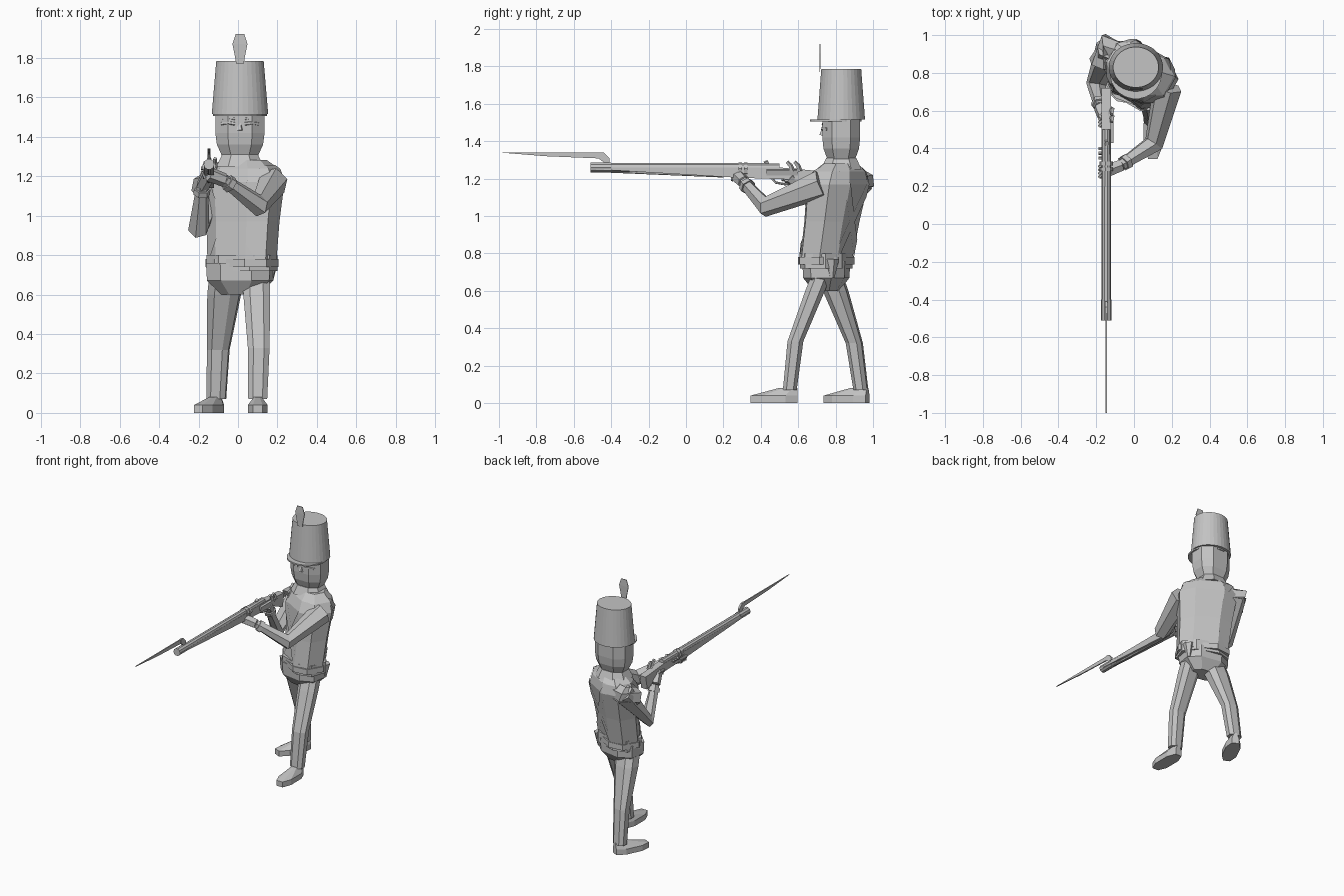
import bpy, bmesh, math
from mathutils import Vector, Matrix

cube = bpy.data.objects.get("Cube")
if cube:
    bpy.data.objects.remove(cube, do_unlink=True)

shade = (.55, .55, .55, 1)
grey = bpy.data.materials.new("plain_grey")
grey.use_nodes = True
grey.diffuse_color = shade
grey.node_tree.nodes["Principled BSDF"].inputs["Base Color"].default_value = shade


def finish(name, bm):
    bmesh.ops.recalc_face_normals(bm, faces=bm.faces)
    mesh = bpy.data.meshes.new(name)
    bm.to_mesh(mesh)
    bm.free()
    mesh.materials.append(grey)
    bpy.context.collection.objects.link(bpy.data.objects.new(name, mesh))


def skin(rings):
    """Closed mesh through matching rings of points."""
    bm = bmesh.new()
    rows = [[bm.verts.new(point) for point in ring] for ring in rings]
    count = len(rows[0])
    for low, high in zip(rows, rows[1:]):
        for i in range(count):
            j = (i + 1) % count
            bm.faces.new((low[i], low[j], high[j], high[i]))
    bm.faces.new(rows[0][::-1])
    bm.faces.new(rows[-1])
    return bm


def outline(sides, power):
    """Unit circle, squared off by a power below one and fitted to its box."""
    points = []
    for i in range(sides):
        angle = math.tau * (i + .5) / sides
        points.append(Vector([math.copysign(abs(v) ** power, v)
                              for v in (math.cos(angle), math.sin(angle), 0)]))
    return [point / max(p.x for p in points) for point in points]


def stack(rings, flat, turn=0, sides=8, power=.8, grow=0):
    """Level sections given as (centre, half width); flat is depth over width."""
    spin = Matrix.Rotation(turn, 3, "Z")
    section = outline(sides, power)
    return skin([[centre + spin @ Vector((p.x * (half + grow), p.y * (half * flat + grow), 0))
                  for p in section] for centre, half in rings])


def column(name, centre, levels, flat, **options):
    """Stack over one spot, with levels given as (height, half width)."""
    rings = [(Vector((*centre, height)), half) for height, half in levels]
    finish(name, stack(rings, flat, **options))


def limb(name, joints, thick, thin, sides=6):
    """Faceted tube through joints, tapering evenly from thick to thin."""
    rings = []
    last = len(joints) - 1
    for i, joint in enumerate(joints):
        before, after = joints[max(i - 1, 0)], joints[min(i + 1, last)]
        along = (joint - before).normalized() + (after - joint).normalized()
        side = along.cross(Vector((.3, .1, 1))).normalized()
        up = side.cross(along).normalized()
        radius = thick + (thin - thick) * i / last
        rings.append([joint + radius * (p.x * side + p.y * up) for p in outline(sides, 1)])
    finish(name, skin(rings))


def plate(name, points, width):
    """Flat side profile given thickness across x."""
    across = Vector((width / 2, 0, 0))
    finish(name, skin([[point + way * across for point in points] for way in (-1, 1)]))


# Legs with shoes, the right one behind with its toe turned out
def leg(side, thigh, knee, ankle, girth, turn):
    hip = thigh + (thigh - knee) * .3
    finish(side + "_leg", stack([(ankle, .048), (knee, .055), (thigh, girth), (hip, girth)],
                                .77, turn / 3))
    toe_way = Matrix.Rotation(turn, 3, "Z") @ Vector((0, -1, 0))
    sole = ankle + toe_way * .085
    sole.z = 0
    instep = sole + Vector((0, 0, .04))
    top = ankle + toe_way * .01 + Vector((0, 0, .01))
    finish(side + "_shoe", stack([(sole, .05), (instep, .05), (top, .02)], 2.5, turn))


leg("left", Vector((.095, .69, .6)), Vector((.105, .585, .33)), Vector((.1, .555, .07)), .068, 0)
leg("right", Vector((-.07, .8, .6)), Vector((-.1, .9, .32)), Vector((-.11, .935, .07)), .082, -.45)

# Body, turned towards the rear shoulder
twist = math.radians(-30)
across = Matrix.Rotation(twist, 3, "Z") @ Vector((1, 0, 0))
waist = Vector((.02, .75, .77))
rise = Vector((.01, .06, .4))
chest = waist + rise
torso = [(waist + rise * t, half) for t, half in
         ((0, .17), (.5, .18), (1, .2), (1.17, .17), (1.28, .11))]
finish("torso", stack(torso, .66, twist))
column("collar", (.01, .83), [(1.25, .12), (1.31, .09)], .9)
column("hips", (.01, .75), [(.6, .09), (.67, .16), (.76, .165)], .7, turn=twist / 3)
column("jacket_skirt", waist.xy, [(.72, .17), (.8, .17)], .7, turn=twist / 1.5)
column("belt", waist.xy, [(.74, .178), (.78, .178)], .7, turn=twist)
tail = waist + Vector((.145, .03, 0))
limb("jacket_tail", [tail, tail - Vector((0, 0, .1))], .035, .012)

# Crossed straps: slices of a slightly larger torso
for side, way in (("right", 1), ("left", -1)):
    bm = stack(torso, .66, twist, grow=.006)
    normal = (way * across * .87 + Vector((0, 0, .5))).normalized()
    for face in (1, -1):
        bmesh.ops.bisect_plane(bm, geom=bm.verts[:] + bm.edges[:] + bm.faces[:],
                               plane_co=waist + rise / 2 + normal * face * .026,
                               plane_no=normal * face, clear_outer=True)
    finish(side + "_shoulder_strap", bm)


# Long gun, laid out along its bore
def gun(y, lift=0, side=0):
    return Vector((side - .147, y, 1.26 + lift))


muzzle = gun(-.51)
limb("barrel", [muzzle, gun(.5)], .024, .022, sides=10)
limb("ramrod", [muzzle - Vector((0, 0, .015)), gun(.2, -.045)], .008, .008)
plate("gun_stock", [gun(-.48, -.01), gun(.28, -.055), gun(.58, -.065), gun(.7, -.12),
                    gun(.72, -.02), gun(.5), gun(-.48)], .05)
for y in (.29, .32):
    limb("barrel_band", [gun(y - .01, -.01), gun(y + .01, -.01)], .033, .033, sides=8)
limb("lock_plate", [gun(.43, -.025, .02), gun(.6, -.025, .02)], .015, .015, sides=4)
for y in (.54, .58):
    limb("lock_hammer", [gun(y + .03, -.02, .03), gun(y + .02, .01, .03), gun(y, .03, .03)],
         .01, .007, sides=4)
limb("rear_sight", [gun(.42, .02), gun(.44, .03)], .01, .008, sides=4)
guard = [gun(.53 - .07 * math.cos(a), -.06 - .03 * math.sin(a))
         for a in (math.pi * i / 4 for i in range(5))]
limb("trigger_guard", guard, .006, .006)
for i in range(3):
    y = .35 + i * .025
    limb("gun_screw", [gun(y, -.02, -.02), gun(y, -.02, -.04)], .008, .008)

# Bayonet, cranked up from its socket
limb("bayonet_socket", [muzzle, gun(-.4)], .026, .026, sides=10)
plate("bayonet_arm", [gun(-.43, .02), gun(-.41, .02), gun(-.41, .05), gun(-.44, .08),
                      gun(-.47, .08), gun(-.47, .05)], .014)
plate("bayonet_blade", [gun(-1, .08), gun(-.75, .06), gun(-.46, .048), gun(-.46, .08)], .008)


# Arms, cuffs and hands, reaching from the shoulder line to the gun
def arm(side, shoulder, elbow, wrist, grip):
    limb(side + "_arm", [shoulder, elbow, wrist], .068, .027)
    limb(side + "_cuff", [elbow.lerp(wrist, .8), elbow.lerp(wrist, .92)], .038, .036)
    limb(side + "_hand", [wrist, wrist.lerp(grip, .5), grip], .03, .033)
    for i in range(4):
        knuckle = grip + Vector((-.02, i * .018 - .03, -.02))
        curl = Vector((-.015, 0, .03))
        limb(side + "_finger", [knuckle, knuckle + curl, knuckle + curl * .5 + curl.zzz * .6],
             .009, .007)


arm("left", chest + across * .17, Vector((.105, .425, 1.05)), Vector((-.07, .31, 1.18)),
    gun(.28, -.05))
arm("right", chest - across * .18 + Vector((0, .03, .02)), Vector((-.2, .74, .94)),
    Vector((-.18, .62, 1.15)), gun(.55, -.05))
# Bunched sleeve behind the raised rear shoulder
sleeve = chest - across * .2 + Vector((0, .04, .02))
limb("right_sleeve_top", [sleeve + across * .12, sleeve, sleeve - Vector((.03, .1, .05))],
     .05, .06)

# Head and face
head = (.01, .83)
column("head", head, [(1.25, .08), (1.3, .09), (1.36, .117), (1.42, .125), (1.52, .125)], .81)
face = Vector((*head, 1.43)) - Vector((0, .1, 0))
bridge = face + Vector((0, .01, .045))
limb("nose", [bridge, face], .006, .014, sides=4)
for way in (-1, 1):
    for part, lift, size in (("eye", -.01, .01), ("eyebrow", .015, .007)):
        limb(part, [bridge + Vector((way * x, y, lift + bow)) for x, y, bow in
                    ((.025, -.007, 0), (.055, -.004, .005), (.09, .02, 0))], size, size)

# Tall hat with visor and plume
column("hat", head, [(1.515, .143), (1.785, .12)], .89, sides=32, power=1)
column("hat_visor", (.01, .8), [(1.505, .137), (1.515, .137)], 1, sides=24, power=1)
column("plume", (.01, .716), [(1.77, .02), (1.8, .024), (1.87, .038), (1.92, .022)], .08, sides=4)
